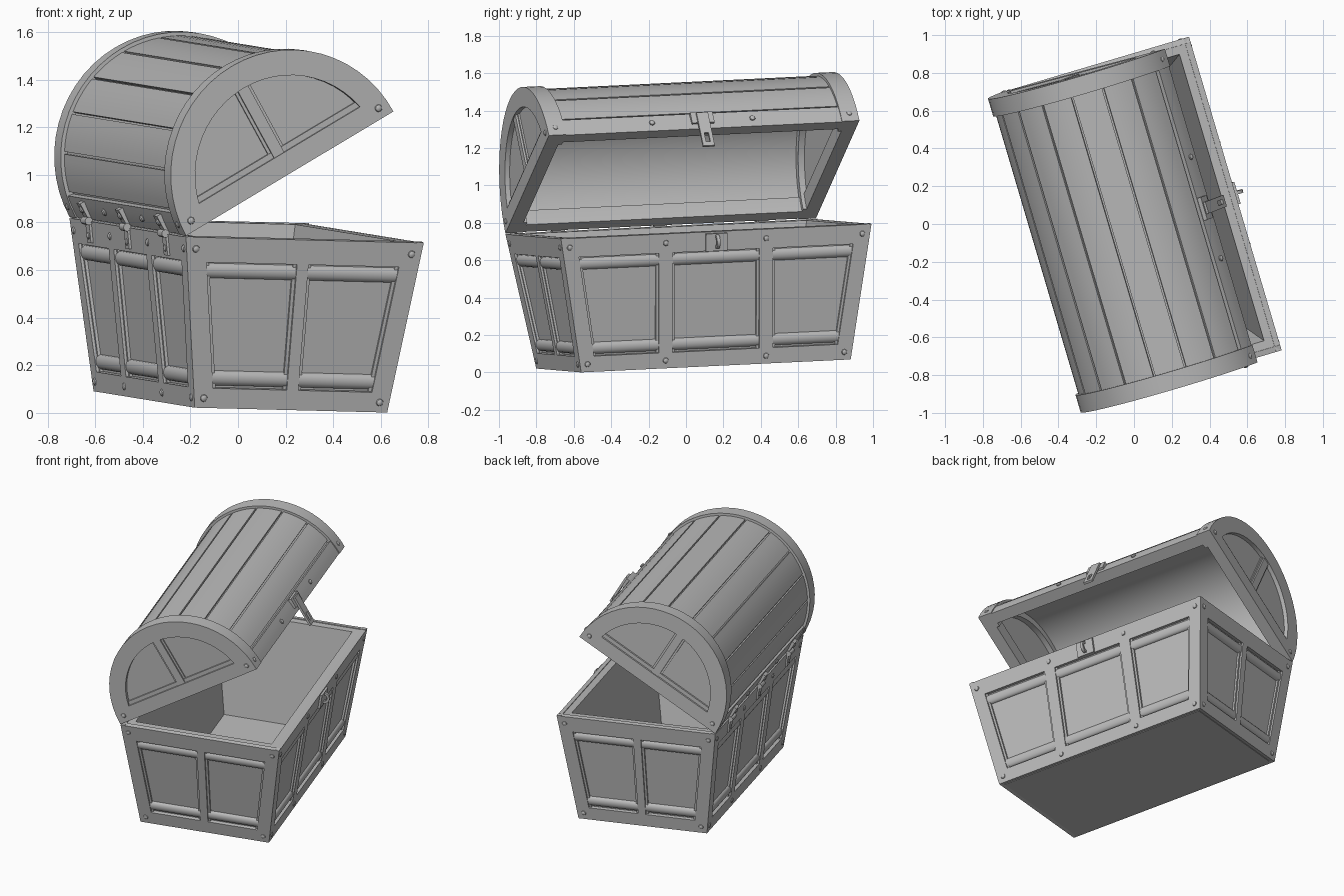
import bpy, bmesh
from math import sin, cos, radians, pi
from mathutils import Matrix, Vector

cube = bpy.data.objects.get("Cube")
if cube:
    bpy.data.objects.remove(cube, do_unlink=True)

grey = bpy.data.materials.new("plain grey")
grey.use_nodes = True
grey.diffuse_color = (0.5, 0.5, 0.5, 1)
grey.node_tree.nodes["Principled BSDF"].inputs["Base Color"].default_value = (0.5, 0.5, 0.5, 1)

# Chest sizes: half depth and half length at bottom and top, and height
DB, DT, LB, LT, H = 0.4225, 0.522, 0.752, 0.8665, 0.722

# Chest frame (x = chest front, y = length) and lid frame, swung open on the hinge line
u = Vector((-0.283, 0.958, 0.046)).normalized()
v = Vector((0.958, 0.287, -0.024))
v = (v - u * v.dot(u)).normalized()
BASE = Matrix((v, u, v.cross(u))).transposed().to_4x4()
BASE.translation = (0.01, 0.04, 0.045)
LID = (BASE @ Matrix.Translation((-DT, 0, H + 0.005)) @ Matrix.Rotation(radians(-31.5), 4, "Y")
       @ Matrix.Translation((DT, 0, 0)))
made = []


def finish(name, bm, matrix):
    bmesh.ops.recalc_face_normals(bm, faces=bm.faces)
    mesh = bpy.data.meshes.new(name)
    bm.to_mesh(mesh)
    bm.free()
    mesh.materials.append(grey)
    obj = bpy.data.objects.new(name, mesh)
    obj.matrix_world = matrix
    bpy.context.collection.objects.link(obj)
    made.append(obj)


def loft(bm, loops):
    rings = [[bm.verts.new(p) for p in loop] for loop in loops]
    for a, b in zip(rings, rings[1:]):
        for i in range(len(a)):
            j = (i + 1) % len(a)
            bm.faces.new((a[i], a[j], b[j], b[i]))
    bm.faces.new(rings[0])
    bm.faces.new(rings[-1])


def prism(bm, profile, y0, y1):
    loft(bm, [[(x, y, z) for x, z in profile] for y in (y0, y1)])


def rect(x0, x1, z0, z1):
    return [(x0, z0), (x1, z0), (x1, z1), (x0, z1)]


def arc(r0, r1, t0, t1, n, cx=0, cz=0):
    angles = [radians(t0 + (t1 - t0) * i / n) for i in range(n + 1)]
    return ([(cx + r1 * cos(t), cz + r1 * sin(t)) for t in angles]
            + [(cx + r0 * cos(t), cz + r0 * sin(t)) for t in reversed(angles)])


def rivet(bm, p, normal):
    turn = Vector(normal).to_track_quat("Z", "Y").to_matrix().to_4x4()
    m = Matrix.Translation(p) @ turn @ Matrix.Diagonal((1, 1, 0.6, 1))
    bmesh.ops.create_uvsphere(bm, u_segments=10, v_segments=6, radius=0.016, matrix=m)


class Side:
    """Sloping wall: positions are (share of half width, offset), height, depth."""

    def __init__(self, along, out, half0, half1, foot, head):
        self.along, out = Vector(along), Vector(out)
        self.half0, self.half1 = half0, half1
        self.origin = out * foot
        rise = out * (head - foot) + Vector((0, 0, H))
        self.height = rise.length
        self.up = rise.normalized()
        self.normal = (out * H - Vector((0, 0, head - foot))).normalized()

    def at(self, share, off, h, d):
        half = self.half0 + (self.half1 - self.half0) * h / self.height
        return self.origin + self.along * (share * half + off) + self.up * h + self.normal * d

    def strip(self, bm, a, b, profile):
        loft(bm, [[self.at(*e, h, d) for h, d in profile] for e in (a, b)])


# Hollow body with floor
bm = bmesh.new()


def ring(inset, z):
    x = DB + (DT - DB) * z / H - inset
    y = LB + (LT - LB) * z / H - inset
    return [(-x, -y, z), (x, -y, z), (x, y, z), (-x, y, z)]


loft(bm, [ring(0.025, 0), ring(0.025, H), ring(0.075, H), ring(0.075, 0.05)])
finish("chest_body", bm, BASE)

# Framed walls with dividers, lips, rounded mouldings and rivets
LOW, HIGH, EDGE = 0.085, 0.625, 0.085
walls = {
    "front": Side((0, 1, 0), (1, 0, 0), LB, LT, DB, DT),
    "back": Side((0, 1, 0), (-1, 0, 0), LB, LT, DB, DT),
    "left_end": Side((1, 0, 0), (0, 1, 0), DB, DT, LB, LT),
    "right_end": Side((1, 0, 0), (0, -1, 0), DB, DT, LB, LT),
}
for name, side in walls.items():
    long = name in ("front", "back")
    dividers = (-0.28, 0.28) if long else (0,)
    half = 0.038 if long else 0.025
    frame, mould, studs = bmesh.new(), bmesh.new(), bmesh.new()
    for h0, h1 in ((0, LOW), (HIGH, side.height)):
        side.strip(frame, (-1, 0), (1, 0), rect(h0, h1, -0.03, 0))
    for extra, d in ((0, 0), (0.014, -0.012)):
        span = rect(LOW, HIGH, -0.03, d)
        for s in (-1, 1):
            side.strip(frame, (s, 0), (s, -s * (EDGE + extra)), span)
        for c in dividers:
            side.strip(frame, (0, c - half - extra), (0, c + half + extra), span)
    stops = [(-1, EDGE)]
    for c in dividers:
        stops += [(0, c - half), (0, c + half)]
    stops.append((1, -EDGE))
    for a, b in zip(stops[::2], stops[1::2]):
        for c in (LOW + 0.04, HIGH - 0.04):
            curve = [(c + 0.032 * cos(pi * i / 8), -0.026 + 0.022 * sin(pi * i / 8)) for i in range(9)]
            side.strip(mould, a, b, curve)
    for h in (0.042, side.height - 0.05):
        spots = [(-1, 0.042), (1, -0.042)] + ([(0, c) for c in dividers] if long else [])
        for spot in spots:
            rivet(studs, side.at(*spot, h, 0), side.normal)
    finish(name + "_frame", frame, BASE)
    finish(name + "_mouldings", mould, BASE)
    finish(name + "_rivets", studs, BASE)

# Lid shell and planks
R = DT
bm = bmesh.new()
prism(bm, arc(0.455, 0.492, 0, 180, 36), -0.82, 0.82)
finish("lid_shell", bm, LID)
bm = bmesh.new()
step = 156 / 8
for i in range(8):
    start = 12 + i * step
    prism(bm, arc(0.48, 0.506, start + 0.6, start + step - 0.6, 5), -0.78, 0.78)
finish("lid_planks", bm, LID)

# Lid rails along the front and back edges
bm = bmesh.new()
for t in (0, 169):
    prism(bm, arc(0.44, 0.516, t, t + 11, 3), -0.8, 0.8)
finish("lid_rails", bm, LID)

# Lid ends: bands, recessed panels, bars and struts
bands, panels, bars = bmesh.new(), bmesh.new(), bmesh.new()
for s in (-1, 1):
    prism(bands, arc(0.415, R, 0, 180, 28), s * 0.77, s * LT)
    half_disc = [(0.45 * cos(pi * i / 28), 0.45 * sin(pi * i / 28)) for i in range(29)]
    prism(panels, half_disc, s * 0.805, s * 0.84)
    prism(bars, rect(-0.43, 0.43, 0, 0.09), s * 0.79, s * LT)
    prism(bars, rect(-0.41, 0.41, 0.09, 0.115), s * 0.83, s * 0.853)
    prism(bars, rect(-0.025, 0.025, 0.09, 0.43), s * 0.83, s * 0.86)
    prism(bars, rect(-0.038, 0.038, 0.09, 0.425), s * 0.83, s * 0.849)
finish("lid_end_bands", bands, LID)
finish("lid_end_panels", panels, LID)
finish("lid_end_bars", bars, LID)

# Lid rivets
bm = bmesh.new()
for s in (-1, 1):
    for y in (-0.82, -0.28, 0.28, 0.82):
        rivet(bm, (s * 0.517, y, 0.05), (s, 0, 0.1))
        rivet(bm, (s * 0.472, 0.0 + (LT if y > 0 else -LT), 0.045), (0, 1 if y > 0 else -1, 0))
finish("lid_rivets", bm, LID)

# Hinges: barrel and lower leaf on the body, upper leaf on the lid
low, top = bmesh.new(), bmesh.new()
back = walls["back"]
for y in (-0.57, 0, 0.57):
    back.strip(low, (0, y - 0.028), (0, y + 0.028), rect(back.height - 0.09, back.height, 0, 0.01))
    prism(low, arc(0, 0.017, 0, 330, 11, -DT - 0.012, H + 0.002), y - 0.035, y + 0.035)
    rivet(low, back.at(0, y, back.height - 0.06, 0.008), back.normal)
    prism(top, rect(-0.53, -0.51, 0, 0.085), y - 0.028, y + 0.028)
    rivet(top, (-0.53, y, 0.055), (-1, 0, 0))
finish("hinge_lower_leaves", low, BASE)
finish("hinge_upper_leaves", top, LID)

# Hasp hanging from the lid, with a slot
bm = bmesh.new()
prism(bm, rect(0.505, 0.53, 0.03, 0.095), -0.062, 0.062)
for s in (-1, 1):
    prism(bm, rect(0.528, 0.543, -0.12, 0.085), s * 0.012, s * 0.032)
for z0, z1 in ((-0.12, -0.095), (-0.04, 0.085)):
    prism(bm, rect(0.528, 0.543, z0, z1), -0.012, 0.012)
finish("hasp", bm, LID)

# Lock plate and staple on the front wall
bm = bmesh.new()
front = walls["front"]
front.strip(bm, (0, -0.06), (0, 0.06), rect(0.625, 0.72, -0.005, 0.014))
prism(bm, arc(0.022, 0.038, -90, 90, 10, 0.528, 0.668), -0.009, 0.009)
prism(bm, rect(0.5, 0.53, 0.69, 0.706), -0.009, 0.009)
prism(bm, rect(0.5, 0.53, 0.63, 0.646), -0.009, 0.009)
finish("lock_plate", bm, BASE)

# Smooth curved faces, keep edges sharp
bpy.ops.object.select_all(action="DESELECT")
for obj in made:
    obj.select_set(True)
bpy.context.view_layer.objects.active = made[0]
bpy.ops.object.shade_smooth_by_angle(angle=radians(30))
